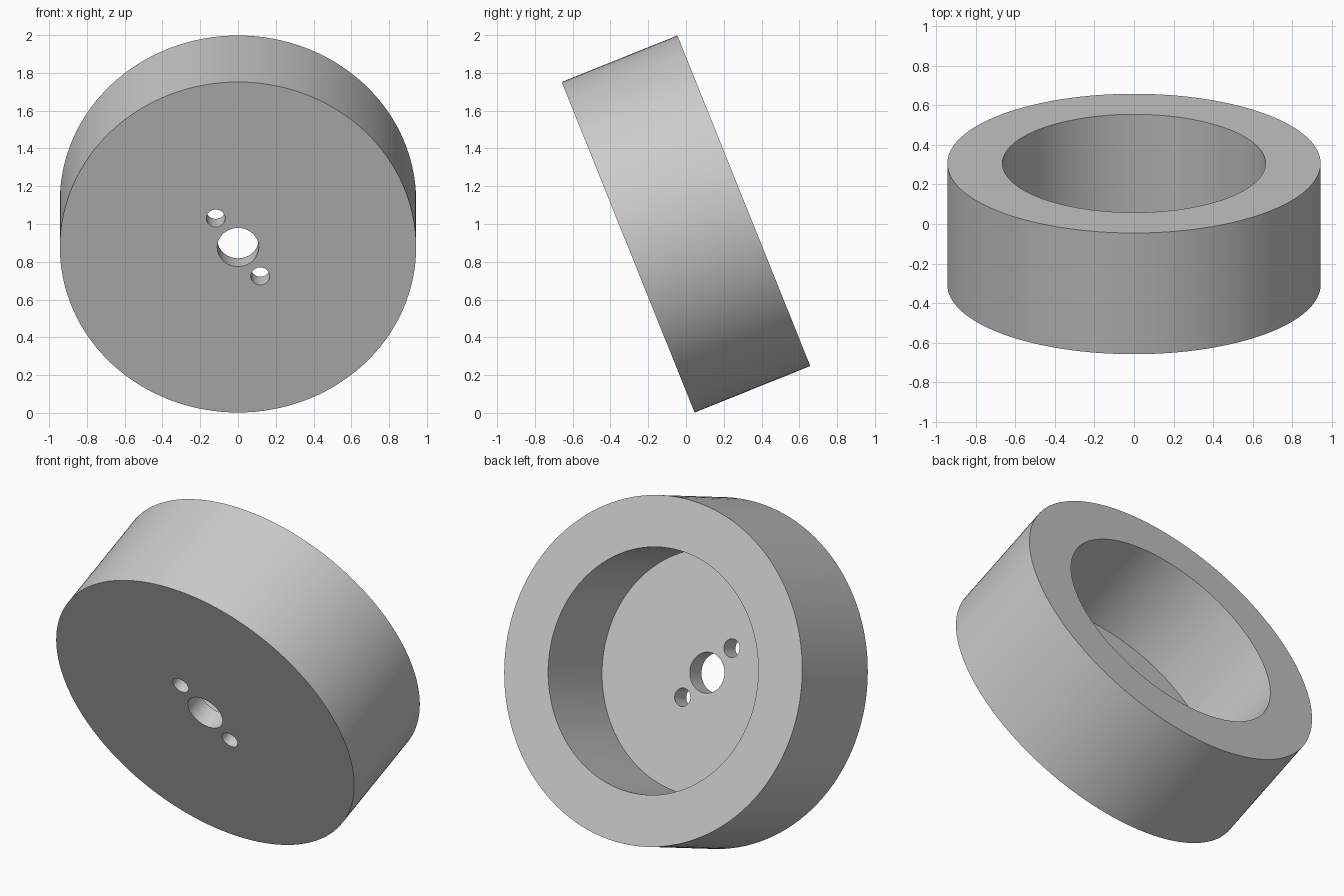
import bpy, bmesh, math
from mathutils import Matrix

cube = bpy.data.objects.get("Cube")
if cube:
    bpy.data.objects.remove(cube, do_unlink=True)

OUTER, SEAM, POCKET = 0.943, 0.725, 0.665
HALF = 0.33           # half of the wheel width
WEB = 0.117           # thickness of the hub web
TILT = math.radians(21.9)
SEGMENTS = 128

grey = bpy.data.materials.new("plain grey")
grey.use_nodes = True
grey.diffuse_color = (0.6, 0.6, 0.6, 1)
grey.node_tree.nodes["Principled BSDF"].inputs["Base Color"].default_value = (0.6, 0.6, 0.6, 1)


def add_object(name, bm):
    """Make an object whose local z axis is the tilted wheel axle."""
    bmesh.ops.recalc_face_normals(bm, faces=bm.faces)
    mesh = bpy.data.meshes.new(name)
    bm.to_mesh(mesh)
    bm.free()
    mesh.materials.append(grey)
    obj = bpy.data.objects.new(name, mesh)
    obj.location.z = 1
    obj.rotation_euler.x = TILT - math.pi / 2
    bpy.context.collection.objects.link(obj)
    return obj


def lathe(name, profile, closed):
    """Revolve (radius, height) points around the axle."""
    bm = bmesh.new()
    verts = [bm.verts.new((r, 0, h)) for r, h in profile]
    edges = [bm.edges.new(pair) for pair in zip(verts, verts[1:])]
    if closed:
        edges.append(bm.edges.new((verts[-1], verts[0])))
    bmesh.ops.spin(bm, geom=verts + edges, cent=(0, 0, 0), axis=(0, 0, 1),
                   angle=math.tau, steps=SEGMENTS, use_duplicate=False)
    bmesh.ops.remove_doubles(bm, verts=bm.verts, dist=0.0001)
    return add_object(name, bm)


def select_only(obj):
    bpy.ops.object.select_all(action="DESELECT")
    obj.select_set(True)
    bpy.context.view_layer.objects.active = obj


# Outer ring and the cup-shaped hub inside it
outer_ring = lathe("outer_ring", [(SEAM, -HALF), (OUTER, -HALF),
                                  (OUTER, HALF), (SEAM, HALF)], True)
floor = WEB - HALF
hub = lathe("hub", [(0, -HALF), (SEAM, -HALF), (SEAM, HALF),
                    (POCKET, HALF), (POCKET, floor), (0, floor)], False)

# Axle hole and two small mounting holes through the web
bm = bmesh.new()
for x, y, radius in [(0, 0, 0.11), (-0.118, -0.165, 0.05), (0.118, 0.165, 0.05)]:
    bmesh.ops.create_cone(bm, cap_ends=True, segments=64, radius1=radius,
                          radius2=radius, depth=0.4,
                          matrix=Matrix.Translation((x, y, -HALF)))
cutter = add_object("hole_cutter", bm)
cutter.hide_render = True

holes = hub.modifiers.new("holes", "BOOLEAN")
holes.operation = "DIFFERENCE"
holes.solver = "EXACT"
holes.object = cutter
select_only(hub)
bpy.ops.object.modifier_apply(modifier=holes.name)
bpy.data.objects.remove(cutter, do_unlink=True)

# Smooth walls with crisp rims
for part in (outer_ring, hub):
    select_only(part)
    bpy.ops.object.shade_smooth_by_angle(angle=math.radians(30))
